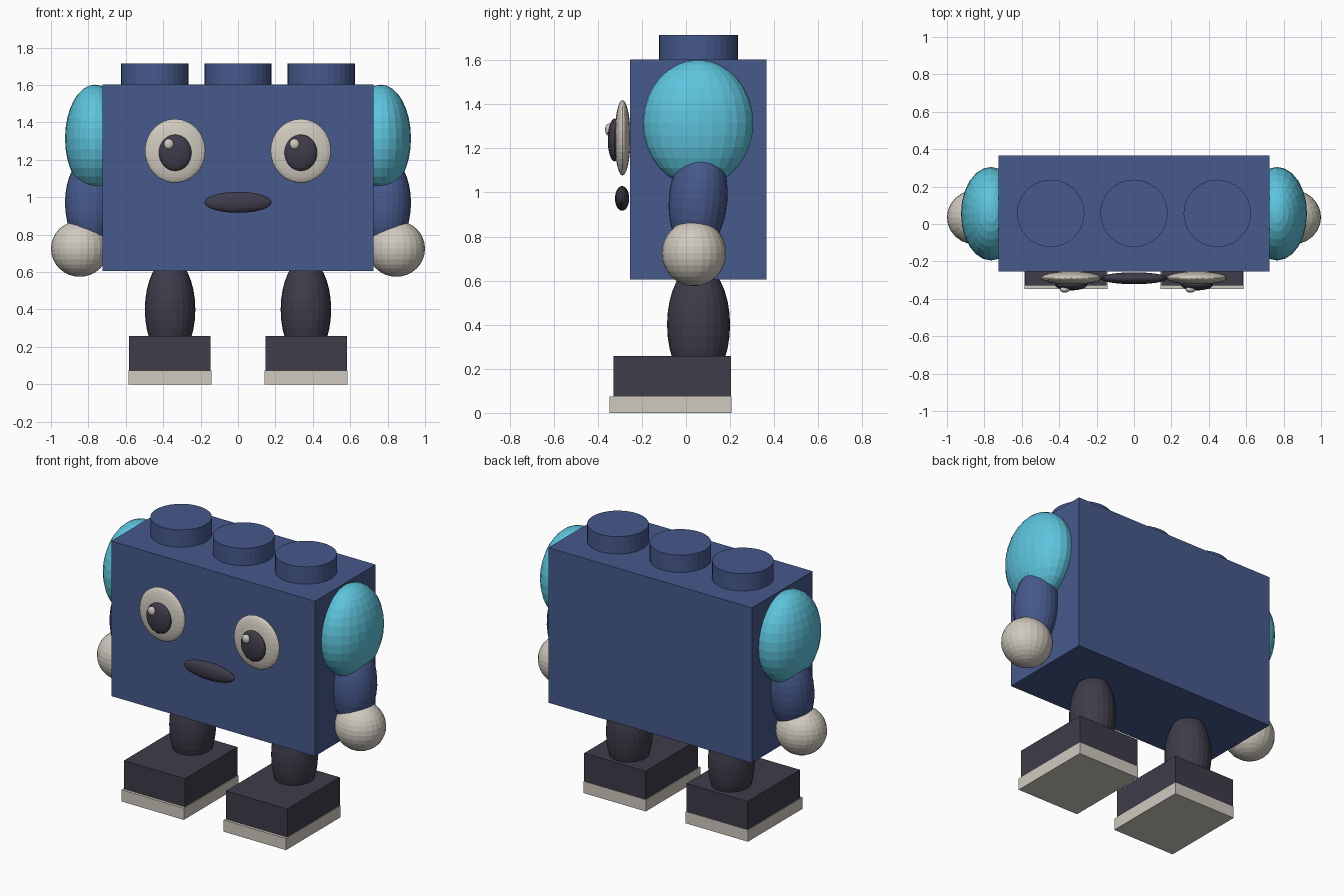
import bpy

default_cube = bpy.data.objects.get("Cube")
if default_cube:
    bpy.data.objects.remove(default_cube, do_unlink=True)


def make_material(name, rgb):
    mat = bpy.data.materials.new(name)
    mat.use_nodes = True
    color = (*rgb, 1)
    mat.diffuse_color = color
    bsdf = next(n for n in mat.node_tree.nodes if n.type == "BSDF_PRINCIPLED")
    bsdf.inputs["Base Color"].default_value = color
    return mat


BLUE = make_material("brick_blue", (0.062, 0.1, 0.262))
TEAL = make_material("bright_teal", (0.11, 0.55, 0.72))
CREAM = make_material("warm_cream", (0.63, 0.59, 0.52))
DARK = make_material("charcoal", (0.048, 0.045, 0.068))


def finish(name, mat):
    obj = bpy.context.object
    obj.name = name
    obj.data.name = name
    obj.data.materials.append(mat)
    return obj


def box(name, mat, low, high):
    center = [(a + b) / 2 for a, b in zip(low, high)]
    bpy.ops.mesh.primitive_cube_add(size=1, location=center)
    obj = finish(name, mat)
    obj.scale = [b - a for a, b in zip(low, high)]
    return obj


def ellipsoid(name, mat, center, radii, tilt=0):
    bpy.ops.mesh.primitive_uv_sphere_add(
        segments=24, ring_count=16, radius=1, location=center, rotation=(tilt, 0, 0))
    obj = finish(name, mat)
    obj.scale = radii
    return obj


# Brick body with three studs
box("body", BLUE, (-0.725, -0.253, 0.605), (0.725, 0.365, 1.603))
for label, x in (("right", -0.445), ("middle", 0), ("left", 0.445)):
    bpy.ops.mesh.primitive_cylinder_add(
        vertices=32, radius=0.18, depth=0.15, location=(x, 0.057, 1.64))
    finish(label + "_stud", BLUE)

# Mouth
ellipsoid("mouth", DARK, (0, -0.29, 0.973), (0.18, 0.032, 0.056))

for side, s in (("left", 1), ("right", -1)):
    # Eye, with the glint on the same side of both pupils
    ellipsoid(side + "_eye", CREAM, (s * 0.336, -0.288, 1.248), (0.162, 0.036, 0.171))
    ellipsoid(side + "_pupil", DARK, (s * 0.336, -0.324, 1.238), (0.087, 0.031, 0.097))
    ellipsoid(side + "_glint", CREAM, (s * 0.336 - 0.034, -0.35, 1.285), (0.026, 0.017, 0.028))

    # Arm
    ellipsoid(side + "_shoulder", TEAL, (s * 0.765, 0.055, 1.315), (0.16, 0.25, 0.287))
    ellipsoid(side + "_forearm", BLUE, (s * 0.79, 0.055, 0.97), (0.135, 0.133, 0.25), -0.08)
    ellipsoid(side + "_hand", CREAM, (s * 0.846, 0.036, 0.725), (0.154, 0.146, 0.15))

    # Leg and boot
    ellipsoid(side + "_leg", DARK, (s * 0.363, 0.057, 0.4), (0.135, 0.143, 0.275))
    x = s * 0.364
    box(side + "_boot", DARK, (x - 0.218, -0.33, 0.07), (x + 0.218, 0.204, 0.257))
    box(side + "_sole", CREAM, (x - 0.222, -0.348, 0), (x + 0.222, 0.206, 0.075))
